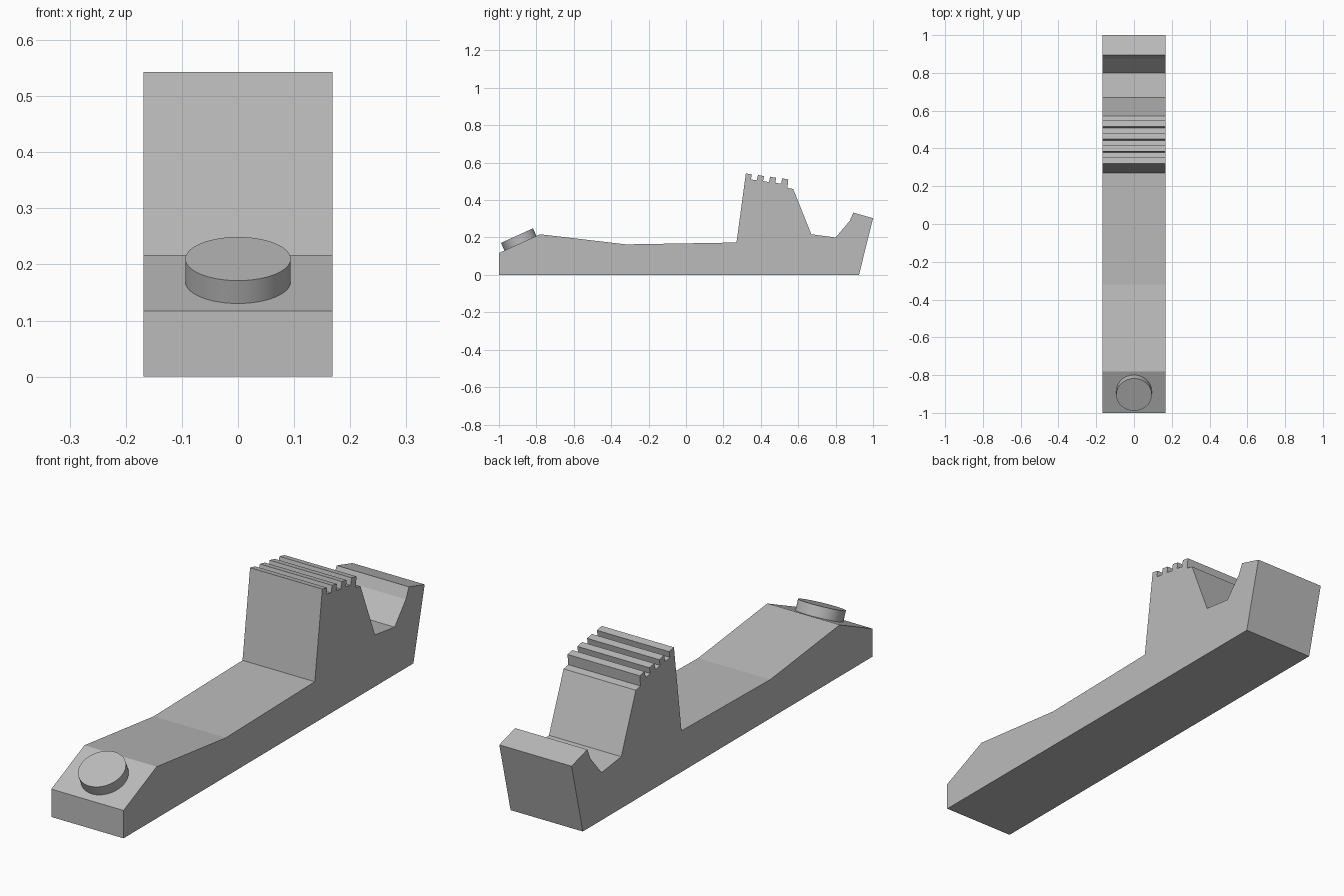
import bpy, bmesh, math

cube = bpy.data.objects.get("Cube")
if cube:
    bpy.data.objects.remove(cube, do_unlink=True)

HALF_WIDTH = 0.168

grey = bpy.data.materials.new("plain grey")
grey.use_nodes = True
grey.diffuse_color = (0.5, 0.5, 0.5, 1)
grey.node_tree.nodes["Principled BSDF"].inputs["Base Color"].default_value = (0.5, 0.5, 0.5, 1)


def extrude_profile(name, points):
    """Side profile in (y, z), extruded across the full width."""
    bm = bmesh.new()
    face = bm.faces.new([bm.verts.new((-HALF_WIDTH, y, z)) for y, z in points])
    extruded = bmesh.ops.extrude_face_region(bm, geom=[face])
    moved = [v for v in extruded["geom"] if isinstance(v, bmesh.types.BMVert)]
    bmesh.ops.translate(bm, verts=moved, vec=(2 * HALF_WIDTH, 0, 0))
    bmesh.ops.recalc_face_normals(bm, faces=bm.faces)
    mesh = bpy.data.meshes.new(name)
    bm.to_mesh(mesh)
    bm.free()
    obj = bpy.data.objects.new(name, mesh)
    bpy.context.collection.objects.link(obj)
    mesh.materials.append(grey)
    return obj


# Ridges: four teeth stepping down toward the back, with a notch after each
ridges = []
for i in range(4):
    y, z = 0.32 + 0.065 * i, 0.543 - 0.009 * i
    depth = 0.026 if i < 3 else 0.045
    ridges += [(y, z), (y + 0.032, z - 0.006),
               (y + 0.027, z - 0.006 - depth), (y + 0.058, z - 0.012 - depth)]

# Body: sloped nose, dipped deck, upright block, rear notch and raised tail
nose_and_deck = [(-1, 0), (-1, 0.117), (-0.78, 0.217), (-0.32, 0.163), (0.27, 0.173)]
rear = [(0.67, 0.217), (0.8, 0.2), (0.875, 0.288), (0.895, 0.333), (1, 0.303), (0.925, 0)]
extrude_profile("body", nose_and_deck + ridges + rear)

# Round button standing square on the nose slope
tilt = math.atan2(0.1, 0.22)
height, sunk = 0.055, 0.01
middle = height / 2 - sunk
bpy.ops.mesh.primitive_cylinder_add(
    vertices=48, radius=0.094, depth=height, rotation=(tilt, 0, 0),
    location=(0, -0.885 - middle * math.sin(tilt), 0.169 + middle * math.cos(tilt)))
button = bpy.context.object
button.name = "button"
button.data.materials.append(grey)
bpy.ops.object.shade_smooth_by_angle(angle=math.radians(30))
